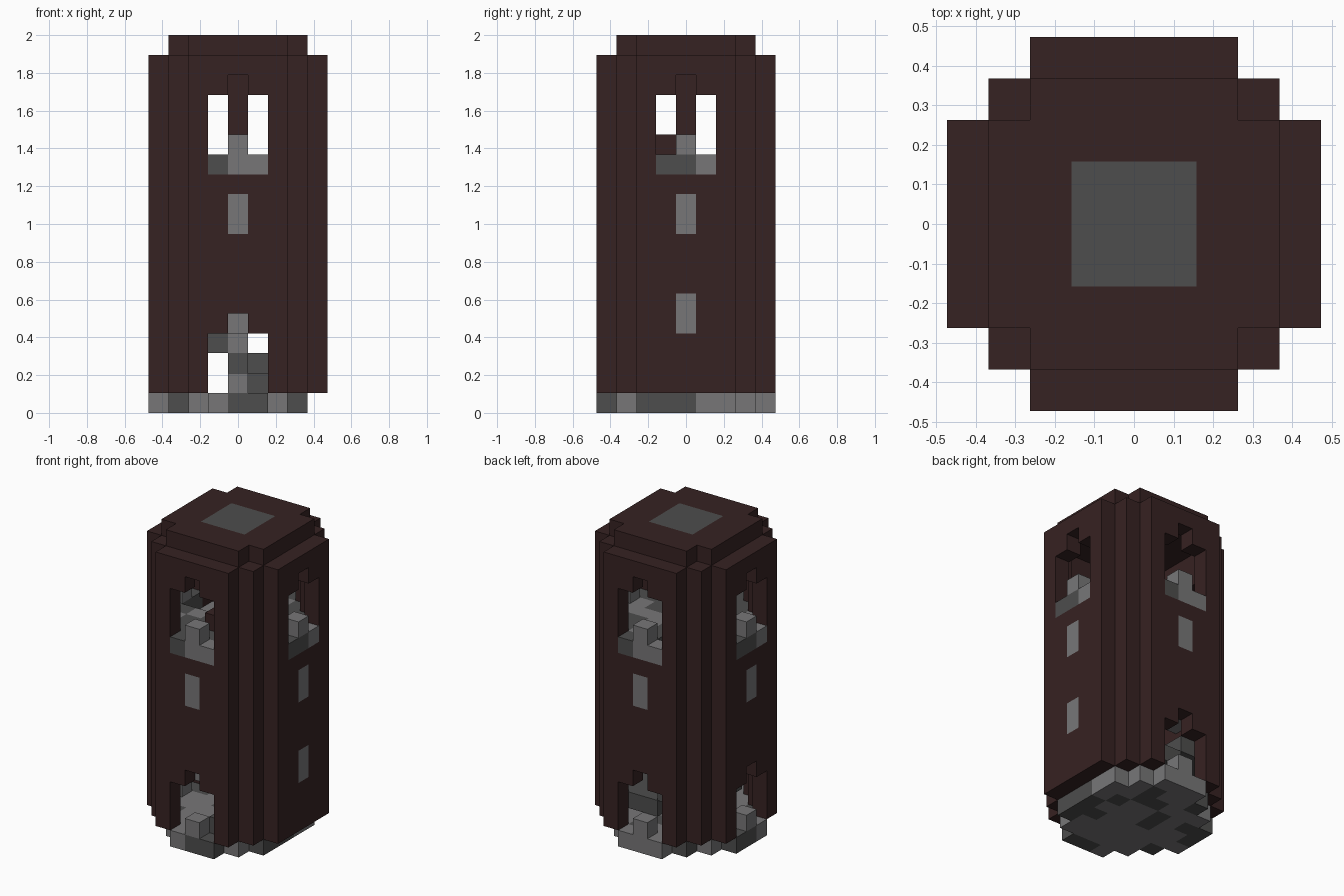
import bpy
import bmesh
import random
from mathutils import Vector

random.seed(4)
U = 2 / 19  # edge of one block

cube = bpy.data.objects.get("Cube")
if cube:
    bpy.data.objects.remove(cube, do_unlink=True)


def material(name, rgb):
    m = bpy.data.materials.new(name)
    m.use_nodes = True
    m.diffuse_color = (*rgb, 1)
    bsdf = m.node_tree.nodes["Principled BSDF"]
    bsdf.inputs["Base Color"].default_value = (*rgb, 1)
    bsdf.inputs["Roughness"].default_value = 0.9
    return m


MATERIALS = [
    material("dark brown", (0.037, 0.016, 0.016)),
    material("light grey stone", (0.185, 0.183, 0.187)),
    material("dark grey stone", (0.075, 0.075, 0.074)),
]
BROWN, LIGHT, DARK = range(3)
CODE = {"B": BROWN, "L": LIGHT, "D": DARK}
SIDES = ((1, 0), (-1, 0), (0, 1), (0, -1))
FRONT, PLUS_X, BACK, MINUS_X = range(4)


def on_side(side, t, out=4):
    """Block column at offset t along one of the four faces."""
    x, y = t, -out
    for _ in range(side):
        x, y = -y, x
    return x, y


def speckle():
    return random.choice((LIGHT, LIGHT, DARK))


parts = {}


def put(part, x, y, z, colour):
    parts.setdefault(part, {})[(x, y, z)] = colour


span = range(-4, 5)
inside = [(x, y) for x in span for y in span
          if max(abs(x), abs(y)) <= 3 and abs(x) + abs(y) < 6]
shell = [(x, y) for x in span for y in span
         if (x, y) not in inside and (abs(x) + abs(y) <= 6)]

# Stone base, with a coloured rim, and door steps on three sides
for x, y in inside:
    put("base", x, y, 0, speckle())
for t, c in zip(range(-2, 3), "DDDLL"):
    put("base", 3, t, 0, CODE[c])
for (x, y), c in {(-2, -3): "L", (2, -3): "L", (-3, -2): "D",
                  (3, -2): "D", (2, 3): "L"}.items():
    put("base", x, y, 0, CODE[c])
for side, row in ((FRONT, "LDD"), (BACK, "LLL"), (MINUS_X, "DDL")):
    for t, c in zip((-1, 0, 1), row):
        put("door_steps", *on_side(side, t), 0, CODE[c])
    put("door_posts", *on_side(side, 0), 1, LIGHT)

# Brown tower shell
for x, y in shell:
    for z in range(1, 18):
        put("walls", x, y, z, BROWN)


# Stepped arch openings cut from the shell
def cut_arch(side, z0):
    for t in (-1, 0, 1):
        for z in range(z0, z0 + (4 if t == 0 else 3)):
            parts["walls"].pop((*on_side(side, t), z))


for side, row in enumerate(("DLL", "DDL", "DLL", "DDL")):
    cut_arch(side, 13)
    if side != PLUS_X:
        cut_arch(side, 1)
    # Window sills and posts
    for t, c in zip((-1, 0, 1), row):
        parts["walls"].pop((*on_side(side, t), 12))
        put("window_sills", *on_side(side, t), 12, CODE[c])
    put("window_posts", *on_side(side, 0), 13, LIGHT)
    # Stone slit panels set flush in the wall
    for z in (9, 10) if side != PLUS_X else (4, 5, 9, 10):
        put("walls", *on_side(side, 0), z, LIGHT)

# Roof cap with a square stone centre
for x, y in inside:
    put("roof", x, y, 18, DARK if max(abs(x), abs(y)) <= 1 else BROWN)

# Central pillar
for z in range(1, 18):
    put("pillar", 0, 0, z, BROWN if z > 13 else DARK if z == 2 else LIGHT)

# Spiral stair: one quarter turn per block of height
for z in range(1, 12):
    colour = DARK if z < 4 else speckle()
    for a in (1, 2, 3):
        for b in range(-3, 1):
            x, y = a, b
            for _ in range((z - 1) % 4):
                x, y = -y, x
            if (x, y) in inside:
                put("stairs", x, y, z, colour)

# Upper floor, open over the last quarter of the stair
for x, y in inside:
    if not (x < 0 and y >= 0) and (x, y) != (0, 0):
        put("upper_floor", x, y, 12, random.choice((DARK, DARK, LIGHT)))
for y in (-1, -2):
    put("upper_step", 0, y, 13, BROWN)

solid = set().union(*parts.values())
NORMALS = [Vector((*s, 0)) for s in SIDES] + [Vector((0, 0, 1)), Vector((0, 0, -1))]


def build(name, cells):
    """Mesh the exposed block faces and merge flat areas of one colour."""
    bm = bmesh.new()
    for (x, y, z), colour in cells.items():
        centre = Vector((x, y, z + 0.5))
        for n in NORMALS:
            if (x + int(n.x), y + int(n.y), z + int(n.z)) in solid:
                continue
            u = Vector((n.y, n.z, n.x))
            v = n.cross(u)
            corners = [centre + (n + a * u + b * v) / 2
                       for a, b in ((-1, -1), (1, -1), (1, 1), (-1, 1))]
            face = bm.faces.new([bm.verts.new(p * U) for p in corners])
            face.material_index = colour
    bmesh.ops.remove_doubles(bm, verts=bm.verts, dist=U / 100)
    bmesh.ops.dissolve_limit(bm, angle_limit=0.01, verts=bm.verts,
                             edges=bm.edges, delimit={"MATERIAL"})
    mesh = bpy.data.meshes.new(name)
    bm.to_mesh(mesh)
    bm.free()
    for m in MATERIALS:
        mesh.materials.append(m)
    bpy.context.collection.objects.link(bpy.data.objects.new(name, mesh))


for name, cells in parts.items():
    build(name, cells)
